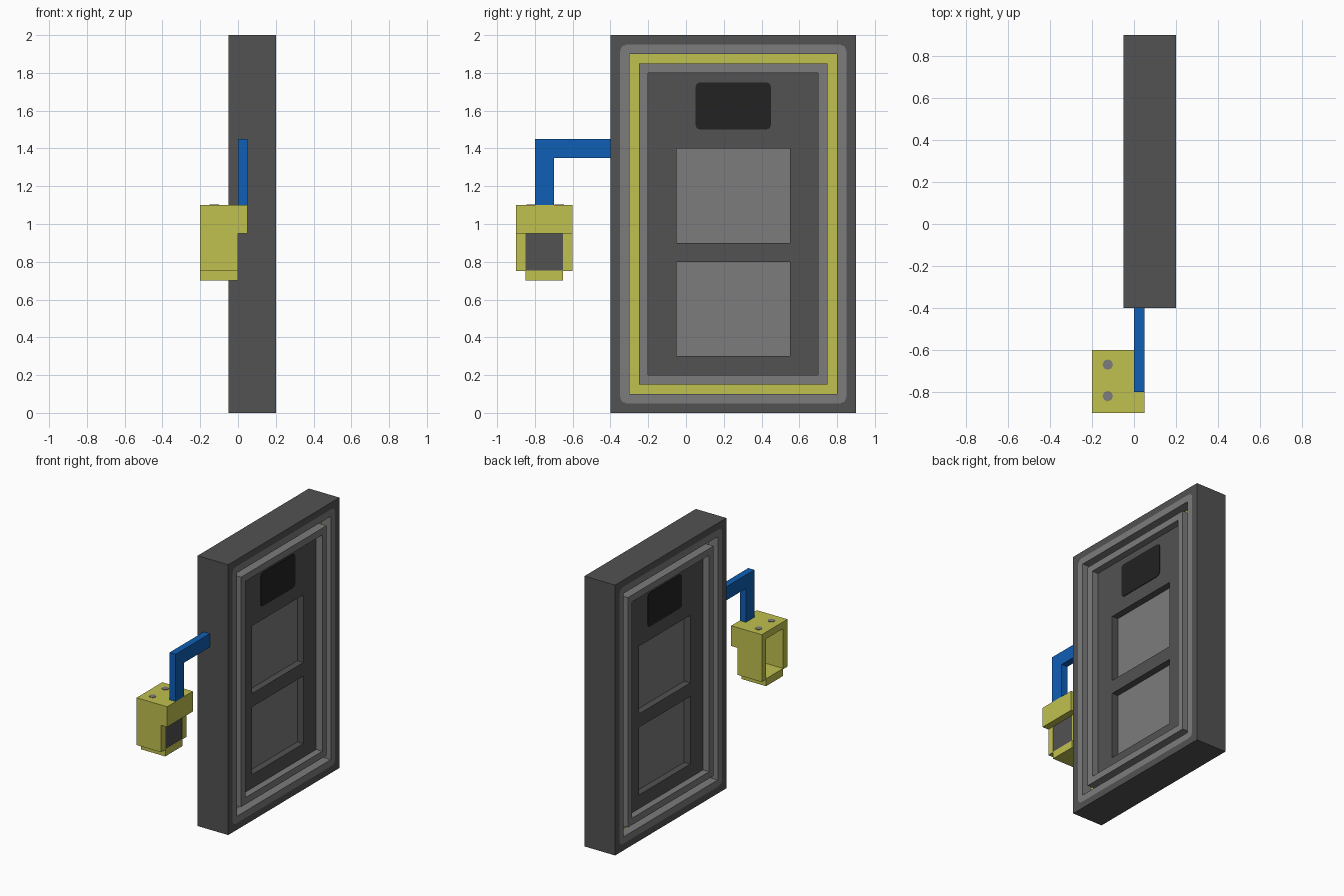
import bpy, bmesh
from mathutils import Matrix, Vector

if "Cube" in bpy.data.objects:
    bpy.data.objects.remove(bpy.data.objects["Cube"])


def material(name, rgb):
    m = bpy.data.materials.new(name)
    m.diffuse_color = (*rgb, 1)
    m.use_nodes = True
    m.node_tree.nodes["Principled BSDF"].inputs["Base Color"].default_value = m.diffuse_color
    return m


DARK = material("dark grey", (0.085, 0.085, 0.085))
GREY = material("mid grey", (0.2, 0.2, 0.2))
BLACK = material("near black", (0.016, 0.016, 0.016))
YELLOW = material("dull yellow", (0.53, 0.53, 0.08))
BLUE = material("blue", (0.005, 0.113, 0.46))

# Maps a flat outline (u, v, depth) to (y, z, x)
TURN = Matrix(((0, 0, 1, 0), (1, 0, 0, 0), (0, 1, 0, 0), (0, 0, 0, 1)))


def add_object(name, mesh, mat):
    mesh.materials.clear()
    mesh.materials.append(mat)
    obj = bpy.data.objects.new(name, mesh)
    bpy.context.collection.objects.link(obj)
    return obj


def rect(y0, y1, z0, z1, c=0):
    """Rectangle outline, optionally with two-step rounded corners."""
    if not c:
        return [(y0, z0), (y1, z0), (y1, z1), (y0, z1)]
    k = c * 0.29
    return [(y0 + c, z0), (y1 - c, z0), (y1 - k, z0 + k), (y1, z0 + c),
            (y1, z1 - c), (y1 - k, z1 - k), (y1 - c, z1), (y0 + c, z1),
            (y0 + k, z1 - k), (y0, z1 - c), (y0, z0 + c), (y0 + k, z0 + k)]


def slab(name, mat, x0, x1, outline, *holes):
    """Outline in the y-z plane with holes, given thickness from x0 to x1."""
    cu = bpy.data.curves.new(name, 'CURVE')
    cu.dimensions = '2D'
    cu.fill_mode = 'BOTH'
    cu.extrude = (x1 - x0) / 2
    for pts in (outline, *holes):
        sp = cu.splines.new('POLY')
        sp.points.add(len(pts) - 1)
        for p, (u, v) in zip(sp.points, pts):
            p.co = (u, v, 0, 1)
        sp.use_cyclic_u = True
    temp = bpy.data.objects.new(name + "_outline", cu)
    bpy.context.collection.objects.link(temp)
    deps = bpy.context.evaluated_depsgraph_get()
    mesh = bpy.data.meshes.new_from_object(temp.evaluated_get(deps))
    bpy.data.objects.remove(temp)
    mesh.transform(Matrix.Translation(((x0 + x1) / 2, 0, 0)) @ TURN)
    bm = bmesh.new()
    bm.from_mesh(mesh)
    bmesh.ops.remove_doubles(bm, verts=bm.verts, dist=0.0001)
    bmesh.ops.recalc_face_normals(bm, faces=bm.faces)
    for f in bm.faces:
        f.smooth = False
    bm.to_mesh(mesh)
    bm.free()
    return add_object(name, mesh, mat)


# Door frame: nested rings with a deep yellow groove
edge = rect(-0.35, 0.85, 0.05, 1.95, 0.035)
groove_out = rect(-0.30, 0.80, 0.10, 1.90)
groove_in = rect(-0.25, 0.75, 0.15, 1.85)
leaf = rect(-0.20, 0.70, 0.20, 1.80)
slab("outer_frame", DARK, -0.05, 0.2, rect(-0.4, 0.9, 0, 2), edge)
slab("outer_trim", GREY, -0.05, 0.2, edge, groove_out)
slab("groove_seal", YELLOW, 0.025, 0.125, groove_out, groove_in)
slab("inner_trim", GREY, -0.05, 0.2, groove_in, leaf)

# Door leaf with two recessed panels and a dark plate on each side
panels = [rect(-0.05, 0.55, z, z + 0.5) for z in (0.3, 0.9)]
slab("door_leaf", DARK, 0, 0.15, leaf, *panels)
for name, outline in zip(("lower_panel", "upper_panel"), panels):
    slab(name, GREY, 0.05, 0.1, outline)
sign = rect(0.05, 0.45, 1.5, 1.75, 0.025)
slab("right_plate", BLACK, 0.15, 0.154, sign)
slab("left_plate", BLACK, -0.004, 0, sign)

# Bent arm
slab("arm", BLUE, 0, 0.05, [(-0.4, 1.45), (-0.8, 1.45), (-0.8, 1.1),
                            (-0.7, 1.1), (-0.7, 1.35), (-0.4, 1.35)])

# Hollow box: walls and roof as one arch, lip, floor and screen
slab("box_shell", YELLOW, -0.2, 0, [
    (-0.9, 0.75), (-0.85, 0.75), (-0.85, 1.05), (-0.65, 1.05),
    (-0.65, 0.75), (-0.6, 0.75), (-0.6, 1.1), (-0.9, 1.1)])
slab("box_lip", YELLOW, 0, 0.05, rect(-0.9, -0.6, 0.95, 1.1))
slab("box_floor", YELLOW, -0.2, 0, rect(-0.85, -0.65, 0.7, 0.755))
slab("box_screen", DARK, -0.015, -0.002, rect(-0.85, -0.65, 0.755, 1.05))

# Screw heads on the box roof
for i, y in enumerate((-0.67, -0.82)):
    bm = bmesh.new()
    bmesh.ops.create_cone(bm, cap_ends=True, segments=8, radius1=0.025,
                          radius2=0.025, depth=0.006)
    bmesh.ops.translate(bm, verts=bm.verts, vec=Vector((-0.125, y, 1.1)))
    mesh = bpy.data.meshes.new("screw")
    bm.to_mesh(mesh)
    bm.free()
    add_object(f"screw_{i + 1}", mesh, GREY)
